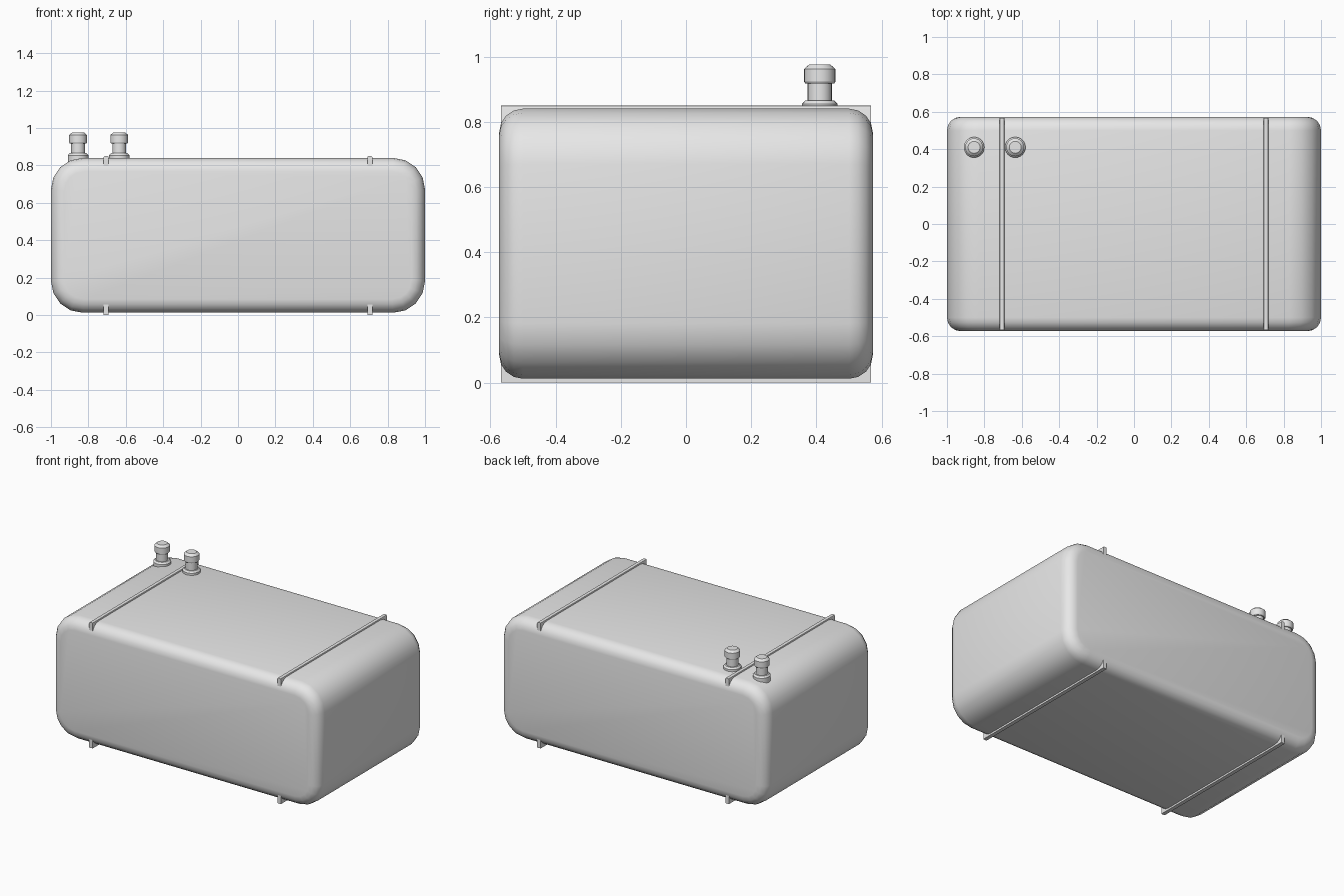
import bpy, bmesh, math
from mathutils import Vector

cube = bpy.data.objects.get("Cube")
if cube:
    bpy.data.objects.remove(cube, do_unlink=True)

grey = bpy.data.materials.new("light grey metal")
grey.use_nodes = True
colour = (0.8, 0.8, 0.8, 1)
grey.diffuse_color = colour
grey.node_tree.nodes["Principled BSDF"].inputs["Base Color"].default_value = colour


def finish(name, bm, angle):
    """Turn a bmesh into a named, coloured, smooth-shaded object."""
    bmesh.ops.recalc_face_normals(bm, faces=bm.faces)
    mesh = bpy.data.meshes.new(name)
    bm.to_mesh(mesh)
    bm.free()
    obj = bpy.data.objects.new(name, mesh)
    bpy.context.collection.objects.link(obj)
    mesh.materials.append(grey)
    bpy.ops.object.select_all(action='DESELECT')
    obj.select_set(True)
    bpy.context.view_layer.objects.active = obj
    bpy.ops.object.shade_smooth_by_angle(angle=math.radians(angle))
    return obj


def box(low, high):
    bm = bmesh.new()
    bmesh.ops.create_cube(bm, size=1)
    low, high = Vector(low), Vector(high)
    for v in bm.verts:
        v.co = (low + high) / 2 + v.co * (high - low)
    return bm


def bevel(bm, edges, radius, segments):
    bmesh.ops.bevel(bm, geom=edges, offset=radius, offset_type='OFFSET',
                    segments=segments, profile=0.5, affect='EDGES')


# Tank: large rounding along its depth, then softer front and back rims
tank = box((-1, -0.573, 0.012), (1, 0.573, 0.84))
bevel(tank, [e for e in tank.edges
             if abs(e.verts[0].co.y - e.verts[1].co.y) > 0.1], 0.17, 4)
bevel(tank, [e for e in tank.edges
             if abs(e.verts[0].co.y - e.verts[1].co.y) < 0.01], 0.073, 4)
finish("tank", tank, 40)

# Straps: square bands around the tank, with softened top edges
for side, x in (("right", -0.705), ("left", 0.705)):
    strap = box((x - 0.013, -0.567, 0), (x + 0.013, 0.567, 0.85))
    bevel(strap, [e for e in strap.edges if all(
        v.co.z > 0.8 for v in e.verts)
        and abs(e.verts[0].co.y - e.verts[1].co.y) > 0.1], 0.007, 2)
    finish(side + "_strap", strap, 30)


def lathe(name, x, y, profile, sides=24):
    """Spin a radius/height profile around a vertical axis."""
    bm = bmesh.new()
    verts = [bm.verts.new((x + r, y, z)) for r, z in profile]
    edges = [bm.edges.new(pair) for pair in zip(verts, verts[1:])]
    bmesh.ops.spin(bm, geom=verts + edges, cent=(x, y, 0), axis=(0, 0, 1),
                   angle=math.tau, steps=sides, use_merge=True)
    bmesh.ops.remove_doubles(bm, verts=bm.verts, dist=0.0001)
    finish(name, bm, 30)


# Filler necks: flange, stem and chamfered cap
neck_profile = [(0, 0.8), (0.055, 0.8), (0.055, 0.854), (0.045, 0.865),
                (0.037, 0.865), (0.037, 0.917), (0.044, 0.917),
                (0.048, 0.923), (0.048, 0.962), (0.032, 0.976), (0, 0.976)]
for name, x in (("outer_filler_neck", -0.855), ("inner_filler_neck", -0.635)):
    lathe(name, x, 0.41, neck_profile)
